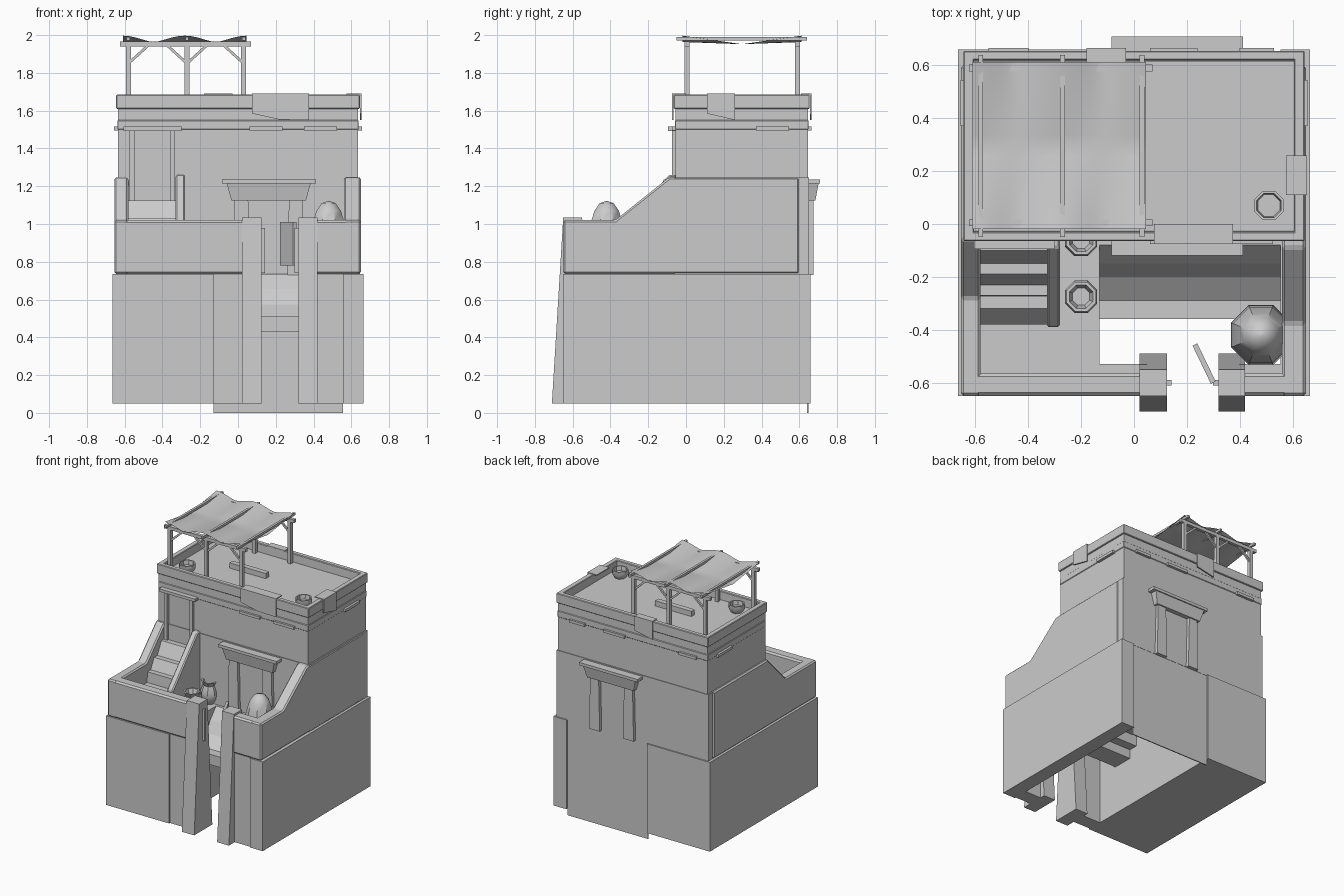
import bpy, bmesh, math
from mathutils import Vector, Matrix

if "Cube" in bpy.data.objects:
    bpy.data.objects.remove(bpy.data.objects["Cube"])

clay = bpy.data.materials.new("plain grey clay")
clay.use_nodes = True
GREY = (0.6, 0.6, 0.6, 1)
clay.diffuse_color = GREY
clay.node_tree.nodes["Principled BSDF"].inputs["Base Color"].default_value = GREY


def finish(name, bm, bevel=0):
    bmesh.ops.recalc_face_normals(bm, faces=bm.faces)
    mesh = bpy.data.meshes.new(name)
    bm.to_mesh(mesh)
    bm.free()
    mesh.materials.append(clay)
    ob = bpy.data.objects.new(name, mesh)
    bpy.context.collection.objects.link(ob)
    if bevel:
        mod = ob.modifiers.new("soft edge", 'BEVEL')
        mod.width, mod.segments = bevel, 1
    return ob


def smooth(ob):
    bpy.ops.object.select_all(action='DESELECT')
    ob.select_set(True)
    bpy.context.view_layer.objects.active = ob
    bpy.ops.object.shade_smooth_by_angle(angle=math.radians(40))


def prism(name, axis, lo, hi, pts, bevel=0):
    """Polygon in the two other axes, extruded along one axis."""
    bm = bmesh.new()
    place = {'x': lambda a, b: (lo, a, b), 'y': lambda a, b: (a, lo, b)}[axis]
    face = bm.faces.new([bm.verts.new(place(a, b)) for a, b in pts])
    out = bmesh.ops.extrude_face_region(bm, geom=[face])
    step = Vector((hi - lo, 0, 0) if axis == 'x' else (0, hi - lo, 0))
    bmesh.ops.translate(bm, vec=step, verts=[v for v in out['geom'] if isinstance(v, bmesh.types.BMVert)])
    return finish(name, bm, bevel)


def box(name, x, y, z, bevel=0):
    return prism(name, 'x', x[0], x[1], [(y[0], z[0]), (y[1], z[0]), (y[1], z[1]), (y[0], z[1])], bevel)


def beam(name, a, b, w):
    """Square bar between two points."""
    a, b = Vector(a), Vector(b)
    bm = bmesh.new()
    bmesh.ops.create_cube(bm, size=1)
    rot = (b - a).to_track_quat('Z', 'Y').to_matrix().to_4x4()
    size = Matrix.Diagonal((w, w, (b - a).length, 1))
    bmesh.ops.transform(bm, matrix=Matrix.Translation((a + b) / 2) @ rot @ size, verts=bm.verts)
    return finish(name, bm)


def lathe(name, x, y, z, profile, sides=8):
    """Radius and height profile turned about a vertical axis."""
    bm = bmesh.new()
    rings = [[bm.verts.new((x + r * math.cos(math.tau * (i + .5) / sides),
                            y + r * math.sin(math.tau * (i + .5) / sides), z + h))
              for i in range(sides)] for r, h in profile]
    for lower, upper in zip(rings, rings[1:]):
        for i in range(sides):
            j = (i + 1) % sides
            bm.faces.new((lower[i], lower[j], upper[j], upper[i]))
    bm.faces.new(rings[0])
    bm.faces.new(rings[-1])
    smooth(finish(name, bm))


# Plinth around an open-bottomed yard
box("terrace_plinth", (-.665, -.13), (-.65, .66), (.05, .735))
box("left_plinth", (.555, .665), (-.65, .66), (.05, .735))
box("back_panel", (-.13, .555), (.64, .648), (0, .735))
box("front_wall_inner", (-.13, .05), (-.64, -.53), (.05, .735))
box("front_wall_outer", (.4, .555), (-.64, -.53), (.05, .735))

# Yard parapets, with side walls that sweep up to the house
box("front_parapet", (-.65, .06), (-.65, -.565), (.735, 1.02), .012)
box("front_parapet_left", (.4, .645), (-.65, -.565), (.735, 1.02), .012)
for name, x, foot, top in (("left_side_wall", (.56, .65), -.375, -.09),
                           ("right_side_wall", (-.655, -.58), -.28, -.06)):
    prism(name, 'x', x[0], x[1], [(-.65, .735), (-.65, 1.02), (foot, 1.02), (top, 1.247),
                                  (.6, 1.247), (.6, .735)], .01)

# House body and roof with sunken floor
box("house_lower", (-.645, .645), (-.06, .65), (.73, 1.245))


def roof_block(name, x, y, z, rim, drop):
    ob = box(name, x, y, z)
    bm = bmesh.new()
    bm.from_mesh(ob.data)
    top = max(bm.faces, key=lambda f: f.calc_center_median().z)
    bmesh.ops.inset_region(bm, faces=[top], thickness=rim)
    bmesh.ops.inset_region(bm, faces=[top], thickness=.003)
    bmesh.ops.translate(bm, vec=(0, 0, -drop), verts=top.verts)
    bm.to_mesh(ob.data)
    bm.free()


roof_block("house_upper", (-.635, .635), (-.055, .645), (1.24, 1.68), .04, .06)
ROOF = 1.62
for label, z, out in (("rim_band", (1.61, 1.685), .01), ("lower_band", (1.5, 1.55), .004)):
    box("front_" + label, (-.635 - out, .635 + out), (-.055 - out, -.03), z, .004)
    box("back_" + label, (-.635 - out, .635 + out), (.62, .645 + out), z, .004)
    for side, s in (("left_", 1), ("right_", -1)):
        box(side + label, sorted((s * .605, s * (.635 + out))), (-.055 - out, .645 + out), z, .004)

# Gate pillars, hinges and open leaf
for side, x in (("right", (.02, .125)), ("left", (.32, .42))):
    prism("gate_pillar_" + side, 'x', x[0], x[1], [(-.71, .05), (-.49, .05), (-.55, 1.035), (-.65, 1.035)])
for x in (.13, .31):
    box("gate_hinge", (x - .012, x + .012), (-.61, -.59), (.74, .98))
leaf = box("gate_leaf", (-.01, .01), (0, .16), (.78, 1.01))
leaf.location, leaf.rotation_euler = (.3, -.6, 0), (0, 0, .45)

# Worn yard steps
yard = [(-.05, .735), (-.08, .735), (-.15, .655), (-.2, .575), (-.29, .51), (-.36, .51)]
prism("yard_steps", 'x', -.13, .555, yard + [(-.36, .43), (-.29, .43), (-.2, .43), (-.2, .5),
                                             (-.13, .5), (-.13, .58), (-.05, .58)])

# Terrace stair with a sloped rail
prism("terrace_stair", 'x', -.58, -.33,
      [(-.05, .735), (-.05, 1.125), (-.1, 1.125), (-.15, 1.03), (-.19, 1.03), (-.23, .95), (-.27, .95),
       (-.275, .87), (-.32, .87), (-.38, .8), (-.38, .735)])
prism("stair_rail", 'x', -.33, -.28, [(-.05, .735), (-.05, 1.26), (-.09, 1.26), (-.39, .93), (-.39, .735)], .008)

# Upper door frame
box("upper_door_lintel", (-.605, -.3), (-.095, -.05), (1.493, 1.515))
for x in (-.562, -.347):
    box("upper_door_post", (x - .013, x + .013), (-.075, -.05), (1.12, 1.5))


# Columned doorways, front and back
def doorway(name, wall, s):
    def ys(depth):
        return sorted((wall - s * .02, wall + s * depth))
    for x in (.018, .306):
        y = ys(.025)
        prism(name + "_column", 'y', y[0], y[1],
              [(x - .045, .73), (x + .045, .73), (x + .036, 1.13), (x - .036, 1.13)])
    bm_pts = [(wall - s * .02, 1.125), (wall + s * .035, 1.125), (wall + s * .052, 1.216), (wall - s * .02, 1.216)]
    ob = prism(name + "_lintel", 'x', -.06, .385, bm_pts)
    for v in ob.data.vertices:
        if v.co.z < 1.15:
            v.co.x += .025 if v.co.x < .16 else -.025
    y = ys(.06)
    box(name + "_cap", (-.085, .412), y, (1.214, 1.236))


doorway("front_door", -.06, -1)
doorway("back_door", .65, 1)

# Small ledges on the walls
for x in ((.06, .235), (.35, .525)):
    box("front_ledge", x, (-.075, -.05), (1.494, 1.515))
for x in ((.06, .24), (.4, .53), (-.55, -.4)):
    box("back_ledge", x, (.64, .665), (1.494, 1.515))
for s in (1, -1):
    box("side_ledge", sorted((s * .63, s * .656)), (.37, .545), (1.494, 1.515))

# Rugs draped over the parapet
prism("front_rug", 'y', -.075, -.066, [(.075, 1.69), (.375, 1.69), (.375, 1.55), (.22, 1.553), (.075, 1.585)])
box("front_rug_top", (.075, .375), (-.075, -.0), (1.684, 1.691))
prism("left_rug", 'x', .646, .655, [(.11, 1.69), (.26, 1.69), (.26, 1.55), (.11, 1.585)])
box("left_rug_top", (.575, .655), (.11, .26), (1.684, 1.691))
prism("back_rug", 'y', .656, .665, [(-.18, 1.69), (-.03, 1.69), (-.03, 1.58), (-.18, 1.55)])
box("back_rug_top", (-.18, -.03), (.61, .665), (1.684, 1.691))

# Canopy posts, rails and braces
XS = (-.58, -.27, .03)
for y in (.005, .59):
    for i, x in enumerate(XS):
        beam("canopy_post", (x, y, ROOF), (x, y, 1.96), .026)
        for s in (-1, 1):
            if 0 <= i + s < len(XS):
                beam("canopy_brace", (x, y, 1.85), (x + s * .11, y, 1.95), .014)
    beam("canopy_rail", (-.625, y, 1.953), (.07, y, 1.953), .025)
for x in XS:
    beam("canopy_crossbar", (x, -.05, 1.98), (x, .64, 1.98), .018)

# Sagging cloth, lifted where the posts hold it
bm = bmesh.new()
bmesh.ops.create_grid(bm, x_segments=24, y_segments=16, size=1)
for v in bm.verts:
    u, w = v.co.x, v.co.y
    lift = abs(math.cos(math.pi * u)) ** 1.5
    v.co = (-.282 + u * .328, .297 + w * .315, 1.952 + .045 * abs(w) * (.25 + .75 * lift))
smooth(finish("canopy_cloth", bm))

# Pots, oven and a plank bench on the roof
pot = [(.035, 0), (.06, .04), (.066, .09), (.045, .14), (.06, .17), (.048, .17), (.035, .13)]
for y in (-.275, -.06):
    lathe("terrace_pot", -.2, y, .735, pot)
bowl = [(.04, 0), (.06, .03), (.06, .062), (.05, .062), (.045, .03)]
for x, y in ((.51, .07), (-.48, .07)):
    lathe("roof_bowl", x, y, ROOF, bowl)
lathe("clay_oven", .48, -.42, .735,
      [(.1, 0), (.122, .06), (.115, .17), (.088, .28), (.07, .335), (.04, .375), (.005, .386)])
box("roof_bench", (-.27, .04), (.28, .32), (ROOF, 1.66))
